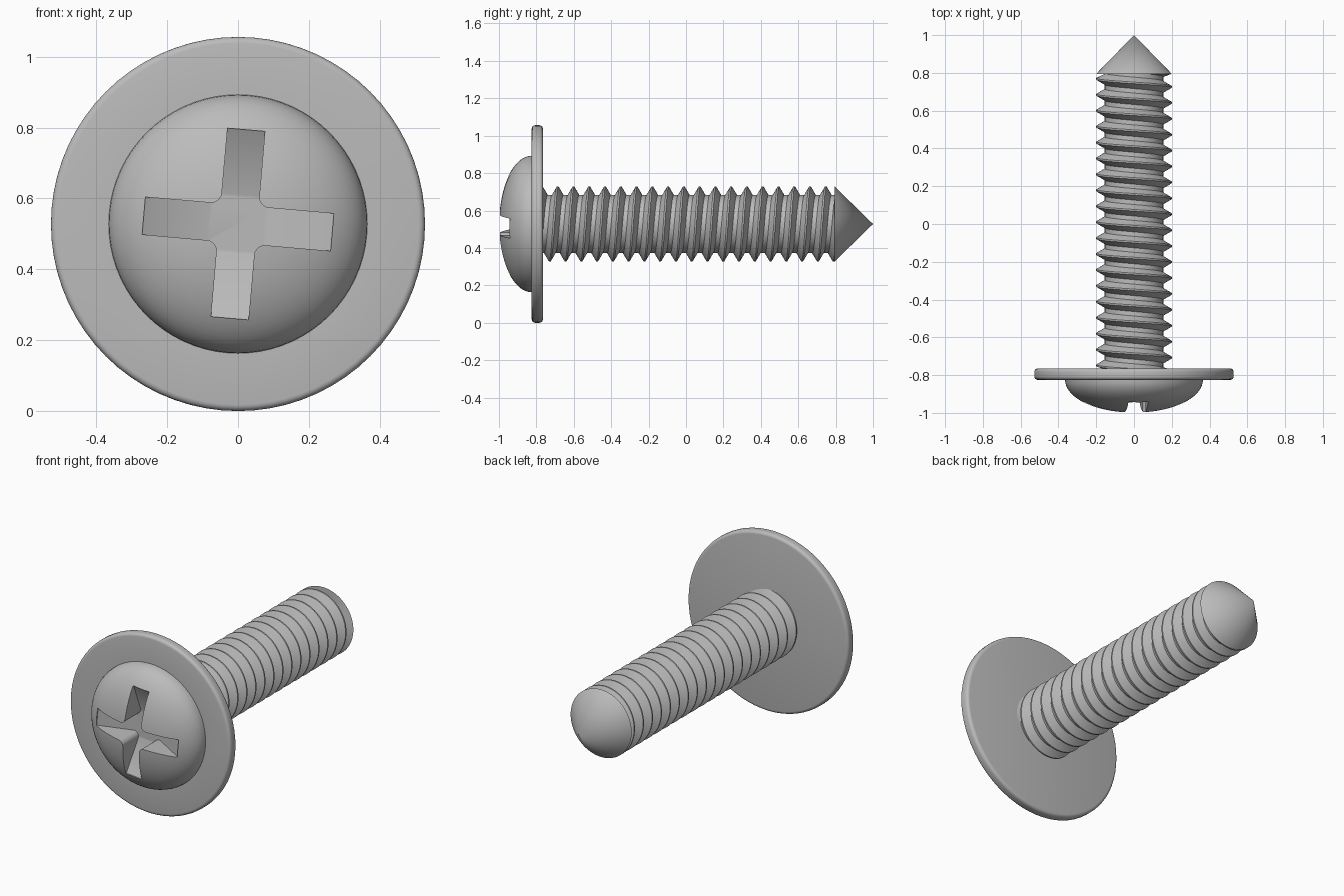
import bpy, bmesh
from math import pi, sin, cos, radians

if "Cube" in bpy.data.objects:
    bpy.data.objects.remove(bpy.data.objects["Cube"], do_unlink=True)

CENTRE = 0.528          # height of the screw axis
SEGMENTS = 72

steel = bpy.data.materials.new("grey steel")
steel.use_nodes = True
colour = (0.5, 0.5, 0.5, 1)
steel.diffuse_color = colour
steel.node_tree.nodes["Principled BSDF"].inputs["Base Color"].default_value = colour


def make_object(name, bm):
    bmesh.ops.remove_doubles(bm, verts=bm.verts, dist=1e-5)
    bmesh.ops.recalc_face_normals(bm, faces=bm.faces)
    mesh = bpy.data.meshes.new(name)
    bm.to_mesh(mesh)
    bm.free()
    mesh.materials.append(steel)
    obj = bpy.data.objects.new(name, mesh)
    obj.location.z = CENTRE
    bpy.context.collection.objects.link(obj)
    return obj


def activate(obj):
    bpy.ops.object.select_all(action="DESELECT")
    obj.select_set(True)
    bpy.context.view_layer.objects.active = obj


def smooth(obj, angle=30):
    activate(obj)
    bpy.ops.object.shade_smooth_by_angle(angle=radians(angle))


def lathe(name, profile):
    """Turn (radius, y) points around the y axis."""
    bm = bmesh.new()
    verts = [bm.verts.new((r, y, 0)) for r, y in profile]
    edges = [bm.edges.new(pair) for pair in zip(verts, verts[1:])]
    bmesh.ops.spin(bm, geom=verts + edges, cent=(0, 0, 0), axis=(0, 1, 0),
                   angle=2 * pi, steps=SEGMENTS, use_merge=True)
    return make_object(name, bm)


# Domed head with its wide round-edged flange
FRONT, BACK, RIM, ROUND = -0.825, -0.765, 0.528, 0.018
dome = [(0.365 * sin(a), FRONT - 0.175 * cos(a))
        for a in (i * pi / 32 for i in range(17))]
front_edge = [(RIM - ROUND + ROUND * sin(a), FRONT + ROUND - ROUND * cos(a))
              for a in (i * pi / 8 for i in range(5))]
back_edge = [(r, FRONT + BACK - y) for r, y in reversed(front_edge)]
head = lathe("head", dome + front_edge + back_edge + [(0, BACK)])

# Cross recess with rounded inner corners and floors sloping to the middle
HALF, REACH, FILLET = 0.053, 0.267, 0.03
TIP_Y, DEEP_Y, OPEN_Y = -0.937, -0.845, -1.1
outline, middle, arms = [], [], []
for k in range(4):
    turn = k * pi / 2 - radians(5)

    def place(u, v):
        return u * cos(turn) - v * sin(turn), u * sin(turn) + v * cos(turn)

    c = HALF + FILLET
    arc = [place(c - FILLET * sin(a), c - FILLET * cos(a))
           for a in (i * pi / 12 for i in range(7))]
    tips = [place(REACH, -HALF), place(REACH, HALF)]
    arms.append((len(outline), len(outline) + 1))
    outline += [(p, TIP_Y) for p in tips] + [(p, DEEP_Y) for p in arc]
bm = bmesh.new()
floor = [bm.verts.new((x, y, z)) for (x, z), y in outline]
opening = [bm.verts.new((x, OPEN_Y, z)) for (x, z), _ in outline]
count = len(outline)
for i in range(count):
    j = (i + 1) % count
    bm.faces.new((floor[i], floor[j], opening[j], opening[i]))
for a, b in arms:
    bm.faces.new((floor[a - 1], floor[a], floor[b], floor[b + 1]))
bm.faces.new([v for v, (_, y) in zip(floor, outline) if y == DEEP_Y])
bm.faces.new(opening)
cutter = make_object("recess_cutter", bm)
cutter.hide_render = True
cut = head.modifiers.new("recess", "BOOLEAN")
cut.operation, cut.solver, cut.object = "DIFFERENCE", "EXACT", cutter
activate(head)
bpy.ops.object.modifier_apply(modifier=cut.name)
bpy.data.objects.remove(cutter, do_unlink=True)
smooth(head)

# Threaded shank, a V-shaped ridge swept along a helix
START, END, PITCH = -0.77, 0.795, 0.0843
CREST, ROOT = 0.2, 0.155
ridge = [(-0.05, CREST), (0.05, CREST), (0.36, ROOT), (0.64, ROOT)]
rows = [(turn + f, r) for turn in range(-2, 21) for f, r in ridge]
bm = bmesh.new()
grid = []
for j in range(SEGMENTS + 1):
    a = 2 * pi * j / SEGMENTS
    column = []
    for t, r in rows:
        y = -0.707 + PITCH * (t + j / SEGMENTS)
        y = min(max(y, START), END)
        column.append(bm.verts.new((r * cos(a), y, r * sin(a))))
    grid.append(column)
for left, right in zip(grid, grid[1:]):
    for i in range(len(rows) - 1):
        quad = (left[i], right[i], right[i + 1], left[i + 1])
        if len({round(v.co.y, 5) for v in quad}) > 1:
            bm.faces.new(quad)
bmesh.ops.delete(bm, geom=[v for v in bm.verts if not v.link_faces], context="VERTS")
bmesh.ops.dissolve_degenerate(bm, dist=1e-5, edges=bm.edges)
smooth(make_object("threaded_shank", bm), 25)

# Pointed tip
smooth(lathe("pointed_tip", [(0, END), (CREST, END), (0, 1.0)]))
